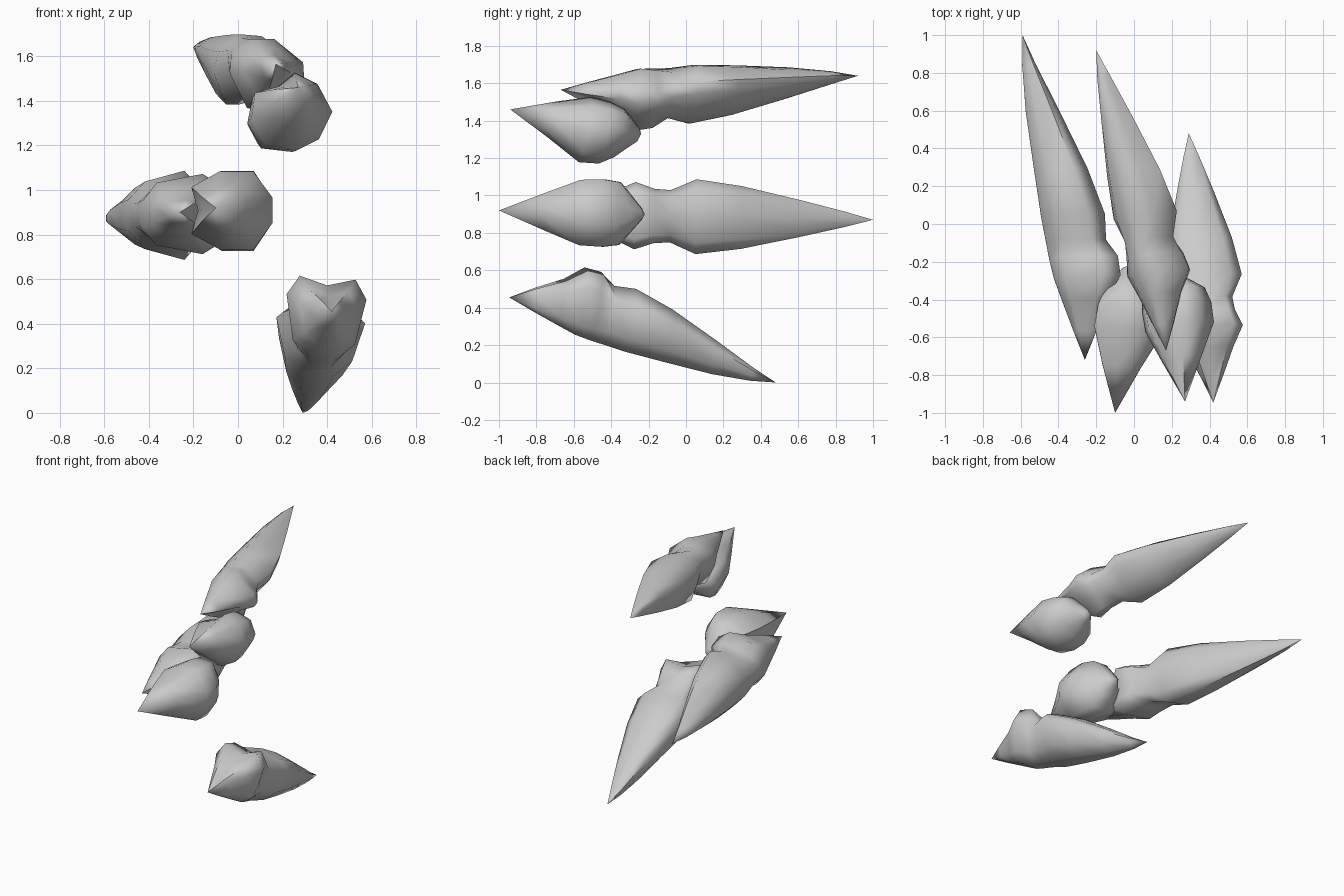
import bpy, bmesh, math
from mathutils import Vector

if "Cube" in bpy.data.objects:
    bpy.data.objects.remove(bpy.data.objects["Cube"])

# stations along the chord: (t, spine height, open-side depth, half width)
LONG = [(.09, .03, .09, .06), (.19, .06, .18, .125), (.26, .08, .27, .18),
        (.32, .085, .275, .145), (.37, .085, .23, .14), (.45, .085, .25, .2),
        (.59, .075, .205, .168), (.77, .06, .115, .1), (.91, .032, .04, .042)]
SHORT = [(.32, .115, .09, .1), (.57, .215, .15, .175), (.72, .2, .14, .18),
         (.83, .145, .11, .168), (.91, .09, .07, .095), (.98, .045, .03, .03)]


def long_section(t, spine, depth, w):
    """Rounded spine; shallow valley near the front, convex towards the back."""
    if t < .34:
        half, mid = [(.35 * w, spine), (.78 * w, spine * .25), (w, -.68 * depth), (.7 * w, -depth)], -.87
    else:
        half, mid = [(.35 * w, spine), (.76 * w, spine * .1), (w, -.66 * depth), (.7 * w, -.87 * depth)], -1
    return half + [(0, mid * depth)] + [(-a, b) for a, b in reversed(half)]


def short_section(t, spine, depth, w):
    """Octagonal back with a notched open side."""
    half = [(.33 * w, spine), (w, spine * .6), (w, -.15 * depth), (.6 * w, -depth)]
    return half + [(0, -.8 * depth)] + [(-a, b) for a, b in reversed(half)]


def pod(name, front, back, spine_dir, stations, section, scale=1, deep=1, lean=.11):
    front, back = Vector(front), Vector(back)
    chord = back - front
    axis = chord.normalized()
    s = Vector(spine_dir)
    s = (s - axis * s.dot(axis)).normalized()
    side = axis.cross(s)
    bm = bmesh.new()
    rings = []
    for t, sp, dep, w in stations:
        ring = []
        for a, b in section(t, sp, dep * deep, w):
            shift = lean * b if b < 0 else 0
            p = front + chord * (t + shift) + side * a * scale + s * b * scale
            ring.append(bm.verts.new(p))
        rings.append(ring)
    n = len(rings[0])
    for r0, r1 in zip(rings, rings[1:]):
        for i in range(n):
            j = (i + 1) % n
            bm.faces.new((r0[i], r0[j], r1[j], r1[i]))
    # pointed ends
    for tip, ring in ((front, rings[0]), (back, rings[-1])):
        v = bm.verts.new(tip)
        for i in range(n):
            bm.faces.new((v, ring[i], ring[(i + 1) % n]))
    bmesh.ops.recalc_face_normals(bm, faces=bm.faces)
    me = bpy.data.meshes.new(name)
    bm.to_mesh(me)
    bm.free()
    ob = bpy.data.objects.new(name, me)
    bpy.context.collection.objects.link(ob)
    bpy.ops.object.select_all(action='DESELECT')
    ob.select_set(True)
    bpy.context.view_layer.objects.active = ob
    bpy.ops.object.shade_smooth_by_angle(angle=math.radians(65))
    return ob


# long spikes
pod("middle_long_spike", (-.26, -.72, .90), (-.59, 1.0, .87), (-1, 0, 0), LONG, long_section)
pod("upper_long_spike", (.17, -.67, 1.565), (-.20, .92, 1.64), (-.63, 0, .78), LONG, long_section, .91, .86)
pod("lower_long_spike", (.42, -.945, .455), (.29, .48, 0), (-.07, 0, -1), LONG, long_section)

# short front spikes, facing the long ones
pod("middle_short_spike", (-.10, -1.0, .92), (-.03, -.22, .90), (1, 0, 0), SHORT, short_section, 1, 1, 0)
pod("upper_short_spike", (.27, -.94, 1.46), (.176, -.24, 1.33), (.45, 0, -.89), SHORT, short_section, .97, .75, 0)
